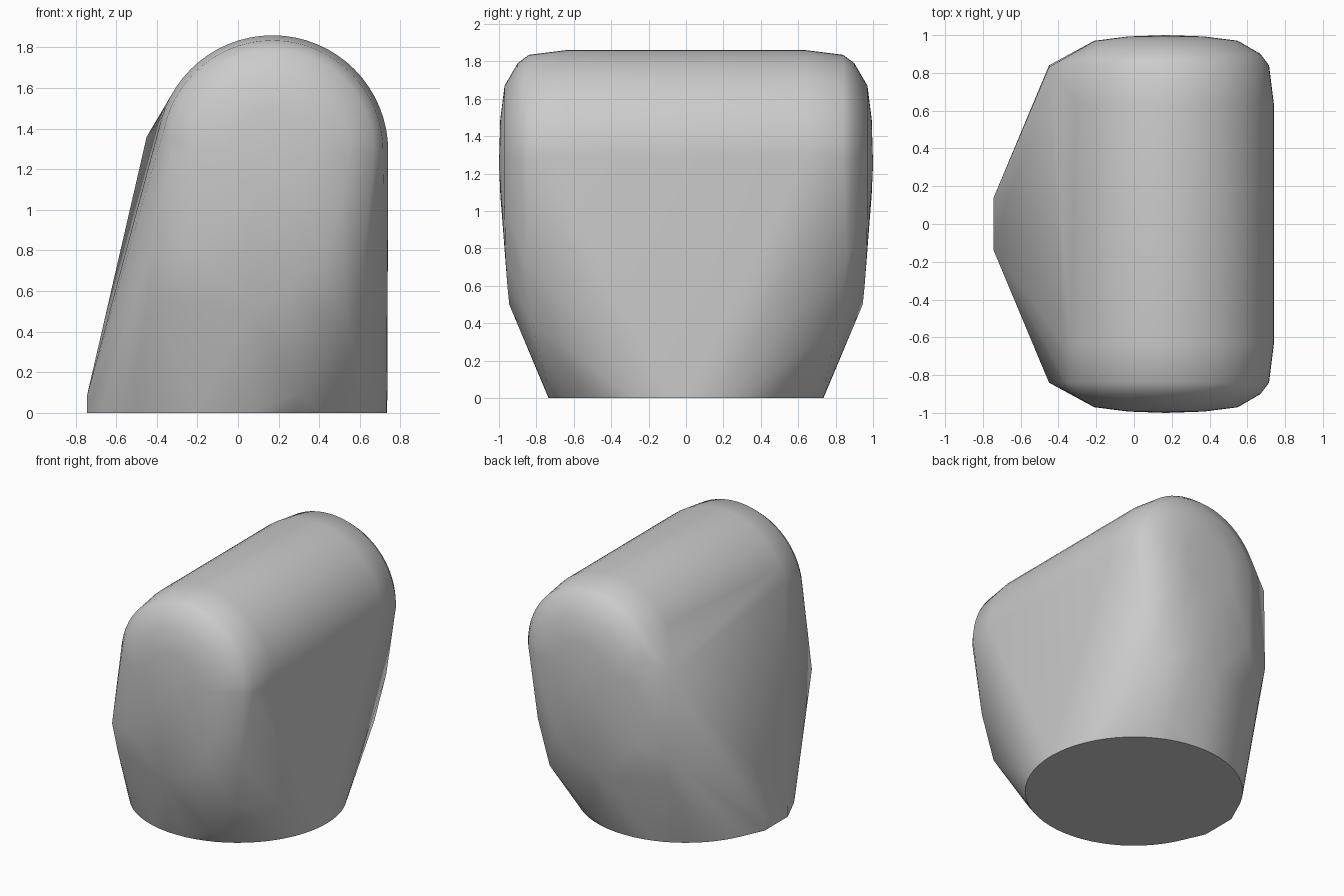
import bpy, bmesh, math

cube = bpy.data.objects.get("Cube")
if cube:
    bpy.data.objects.remove(cube, do_unlink=True)

CX, CZ = 0.17, 1.29  # axis of the rounded top


def arc(y, radius, start=0, end=180, steps=32):
    """Points of an arc around the top axis at depth y."""
    angles = [math.radians(start + (end - start) * i / steps) for i in range(steps + 1)]
    return [(CX + radius * math.cos(a), y, CZ + radius * math.sin(a)) for a in angles]


points = []

# Round foot
for i in range(64):
    a = math.tau * i / 64
    points.append((0.735 * math.cos(a), 0.735 * math.sin(a), 0))

# Rounded barrel and its domed ends, the same at front and back
for side in (-1, 1):
    points += arc(side * 0.64, 0.57)
    points += arc(side * 0.84, 0.545)
    points += arc(side * 0.90, 0.50)
    points += arc(side * 0.97, 0.38)
    points += arc(side * 0.993, 0.2, 0, 360)
    points.append((CX, side, 1.25))
    # Lower edge of the flat end
    lower = [(0.50, 0.97, 1.0), (0.40, 0.965, 0.75), (0.25, 0.955, 0.6),
             (0.05, 0.945, 0.5), (-0.20, 0.962, 0.8)]
    # Lower shoulder around the end
    lower += [(0.62, 0.86, 0.75), (0.55, 0.82, 0.4), (-0.45, 0.84, 0.75),
              (-0.42, 0.82, 0.55)]
    # Low corners of the foot
    lower += [(0.30, 0.75, 0.1), (-0.29, 0.71, 0.11), (-0.745, 0.135, 0.0),
              (-0.745, 0.135, 0.08)]
    points += [(x, side * y, z) for x, y, z in lower]

# Back shoulder corner
points.append((-0.45, 0.83, 1.36))

# Wrap everything in one convex skin
bm = bmesh.new()
for p in points:
    bm.verts.new(p)
hull = bmesh.ops.convex_hull(bm, input=bm.verts)
loose = {v for v in hull["geom_interior"] + hull["geom_unused"]
         if isinstance(v, bmesh.types.BMVert)}
bmesh.ops.delete(bm, geom=list(loose), context="VERTS")
bmesh.ops.dissolve_limit(bm, angle_limit=math.radians(0.5), verts=bm.verts, edges=bm.edges)
bmesh.ops.recalc_face_normals(bm, faces=bm.faces)
mesh = bpy.data.meshes.new("rounded_block")
bm.to_mesh(mesh)
bm.free()

block = bpy.data.objects.new("rounded_block", mesh)
bpy.context.collection.objects.link(block)

# Plain grey surface
grey = bpy.data.materials.new("light_grey")
grey.use_nodes = True
color = (0.6, 0.6, 0.6, 1)
grey.diffuse_color = color
grey.node_tree.nodes["Principled BSDF"].inputs["Base Color"].default_value = color
mesh.materials.append(grey)

bpy.ops.object.select_all(action="DESELECT")
block.select_set(True)
bpy.context.view_layer.objects.active = block
bpy.ops.object.shade_smooth_by_angle(angle=math.radians(30))
